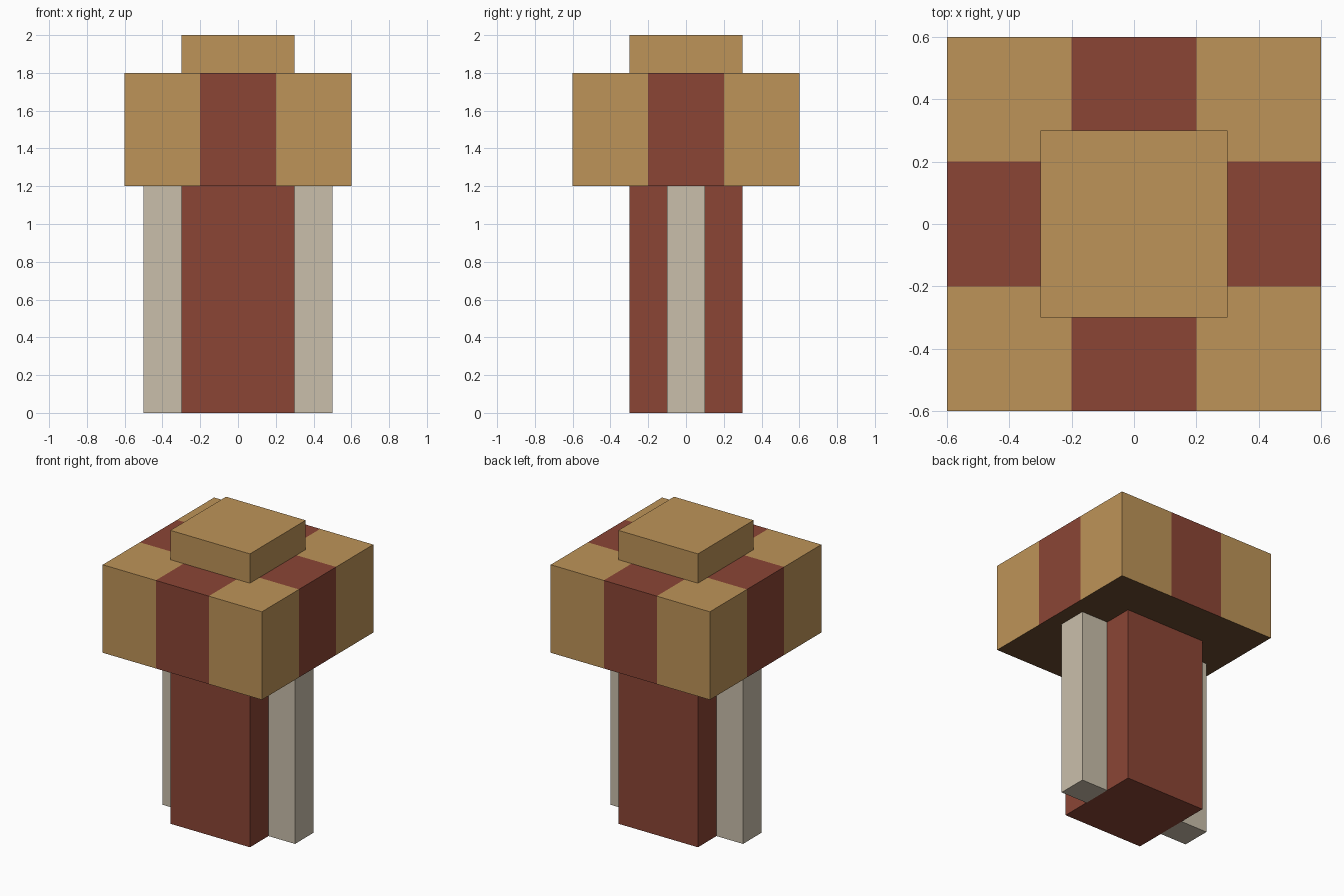
import bpy
import bmesh
from mathutils import Vector

cube = bpy.data.objects.get("Cube")
if cube:
    bpy.data.objects.remove(cube, do_unlink=True)


def linear(c):
    c /= 255
    return c / 12.92 if c <= 0.04045 else ((c + 0.055) / 1.055) ** 2.4


def material(name, *rgb):
    mat = bpy.data.materials.new(name)
    mat.use_nodes = True
    colour = [linear(c) for c in rgb] + [1]
    mat.diffuse_color = colour
    mat.node_tree.nodes["Principled BSDF"].inputs["Base Color"].default_value = colour
    return mat


tan = material("tan", 190, 148, 88)
red = material("brick_red", 139, 69, 53)
pale = material("pale_stone", 202, 191, 171)
brown = material("dark_brown", 106, 75, 47)


def box(name, low, high, mats, cuts=(), rule=None):
    """Box between two corners, sliced across x and y at the cuts."""
    low, high = Vector(low), Vector(high)
    bm = bmesh.new()
    bmesh.ops.create_cube(bm, size=1)
    for v in bm.verts:
        v.co = (low + high) / 2 + v.co * (high - low)
    for axis in (Vector((1, 0, 0)), Vector((0, 1, 0))):
        for cut in cuts:
            bmesh.ops.bisect_plane(bm, geom=bm.verts[:] + bm.edges[:] + bm.faces[:],
                                   plane_co=axis * cut, plane_no=axis)
    bm.normal_update()
    if rule:
        for face in bm.faces:
            face.material_index = rule(face)
    mesh = bpy.data.meshes.new(name)
    bm.to_mesh(mesh)
    bm.free()
    for mat in mats:
        mesh.materials.append(mat)
    obj = bpy.data.objects.new(name, mesh)
    bpy.context.collection.objects.link(obj)
    return obj


def head_colour(face):
    # Plain dark underside, red bands through the middle of each side
    if face.normal.z < -0.5:
        return 2
    c = face.calc_center_median()
    return 1 if min(abs(c.x), abs(c.y)) < 0.2 else 0


# Central column
box("column", (-0.3, -0.3, 0), (0.3, 0.3, 1.2), [red])

# Pale ribs on both sides of the column
for side, x in (("left", 0.4), ("right", -0.4)):
    box(side + "_rib", (x - 0.1, -0.1, 0), (x + 0.1, 0.1, 1.2), [pale])

# Banded head block and its cap
box("head_block", (-0.6, -0.6, 1.2), (0.6, 0.6, 1.8), [tan, red, brown],
    cuts=(-0.2, 0.2), rule=head_colour)
box("cap", (-0.3, -0.3, 1.8), (0.3, 0.3, 2), [tan])
